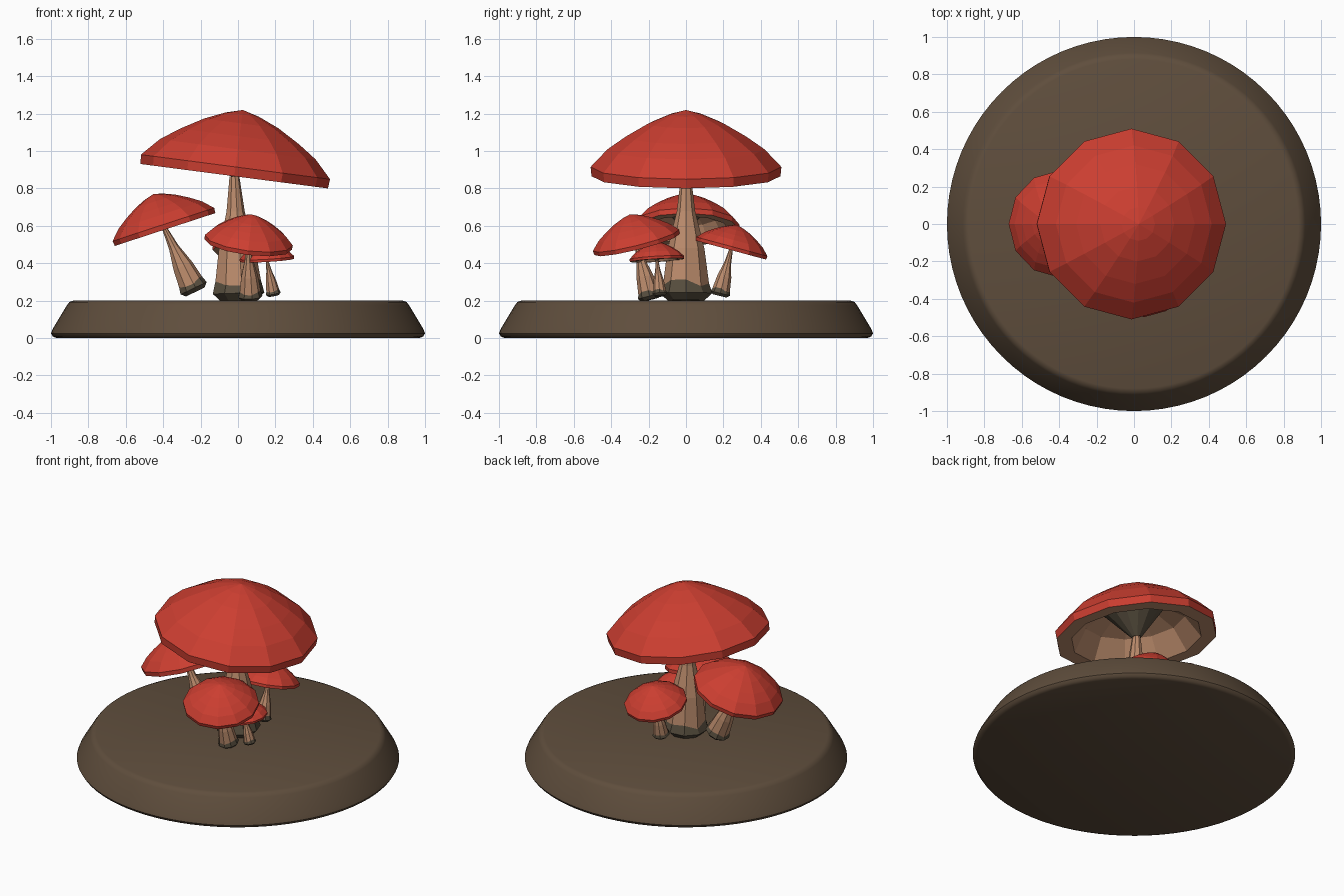
import bpy, bmesh, math
from mathutils import Vector, Matrix
from mathutils.bvhtree import BVHTree

if "Cube" in bpy.data.objects:
    bpy.data.objects.remove(bpy.data.objects["Cube"])


def mat(name, rgb):
    m = bpy.data.materials.new(name)
    m.diffuse_color = (*rgb, 1)
    m.use_nodes = True
    m.node_tree.nodes["Principled BSDF"].inputs["Base Color"].default_value = m.diffuse_color
    return m


RED = mat("cap red", (0.60, 0.048, 0.03))
WHITE = mat("spot white", (0.76, 0.75, 0.70))
BLUE = mat("spot blue", (0.17, 0.42, 0.70))
TAN = mat("stem tan", (0.50, 0.26, 0.15))
DARK = mat("stem foot dark", (0.095, 0.075, 0.048))
SOIL = mat("base brown", (0.115, 0.076, 0.046))


def lathe(profile, sides, wave=None):
    """Revolve (radius, height) points; radius 0 closes to a point.
    wave = (ring index, amount) makes that ring zigzag up and down."""
    bm = bmesh.new()
    rings = []
    for i, (r, z) in enumerate(profile):
        if r == 0:
            rings.append([bm.verts.new((0, 0, z))] * sides)
            continue
        ring = []
        for k in range(sides):
            a = math.tau * k / sides
            dz = wave[1] * math.cos(k * 2.4) if wave and wave[0] == i else 0
            ring.append(bm.verts.new((r * math.cos(a), r * math.sin(a), z + dz)))
        rings.append(ring)
    bands = []
    for i in range(len(rings) - 1):
        band = []
        for k in range(sides):
            j = (k + 1) % sides
            quad = [rings[i][k], rings[i][j], rings[i + 1][j], rings[i + 1][k]]
            band.append(bm.faces.new(list(dict.fromkeys(quad))))
        bands.append(band)
    return bm, bands


def finish(bm, name, mats, matrix=Matrix()):
    bm.transform(matrix)
    me = bpy.data.meshes.new(name)
    bm.to_mesh(me)
    bm.free()
    for m in mats:
        me.materials.append(m)
    ob = bpy.data.objects.new(name, me)
    bpy.context.collection.objects.link(ob)
    return ob


# Round base plinth, smooth
bm, _ = lathe([(0, 0), (0.97, 0), (0.99, 0.008), (1.0, 0.025), (0.99, 0.05),
               (0.915, 0.175), (0.902, 0.192), (0.88, 0.2), (0, 0.2)], 80)
bmesh.ops.recalc_face_normals(bm, faces=bm.faces)
base = finish(bm, "base", [SOIL])
bpy.context.view_layer.objects.active = base
base.select_set(True)
bpy.ops.object.shade_smooth_by_angle(angle=math.radians(40))

# Cap outside (bottom rim to apex) and underside (centre cone to rim)
CAP = [(0.505, 0), (0.51, 0.05), (0.42, 0.145), (0.32, 0.215), (0.2, 0.285), (0.09, 0.332), (0, 0.357)]
UNDER = [(0, -0.005), (0.03, 0.0), (0.2, 0.2), (0.32, 0.14), (0.41, 0.0)]
STEM = [(0, 0), (0.1, 0), (0.142, 0.04), (0.125, 0.09), (0.1, 0.28), (0.05, 0.48), (0.027, 0.67), (0, 0.67)]

# Spots seen from above: x, y, radius
WHITE_SPOTS = [(-.26, .25, .078), (-.40, .10, .09), (-.27, -.075, .05), (-.43, -.09, .035),
               (-.09, -.23, .038), (-.245, -.315, .027), (-.05, -.355, .027), (.085, -.42, .028),
               (.34, -.235, .03), (.28, -.085, .025), (.26, .045, .025), (.385, .055, .027),
               (.25, .245, .025), (.075, .33, .045), (.045, .42, .03), (-.1, .335, .027),
               (-.02, .23, .02), (-.16, .085, .028), (.11, -.095, .035), (-.36, -.32, .028)]
BLUE_SPOTS = [(-.26, -.23, .042), (-.38, -.22, .042), (-.22, -.385, .045), (-.065, -.445, .035),
              (.145, -.32, .04), (.285, -.31, .055), (.385, -.08, .045), (.175, .045, .03),
              (.325, .19, .022), (.18, .42, .03), (-.06, .45, .027), (-.245, .375, .03),
              (-.105, .23, .026), (.045, .14, .03), (-.115, -.085, .042), (-.065, .02, .038),
              (.03, -.15, .042), (.17, -.16, .035), (-.36, .255, .055), (-.35, 0, .042), (.42, .2, .03)]


def spot_mesh(spots, tree):
    """Thin round patches draped on the cap facets."""
    bm = bmesh.new()
    for x, y, r in spots:
        hit, n, _, _ = tree.ray_cast(Vector((x, y, 1)), Vector((0, 0, -1)))
        if hit is None:
            continue
        u = n.orthogonal().normalized()
        v = n.cross(u)

        def drape(p):
            h, hn, _, _ = tree.find_nearest(p)
            return bm.verts.new(h + (hn if hn.dot(n) > 0 else -hn) * 0.006)
        count = 12
        centre = drape(hit)
        rings = [[drape(hit + r * f * (u * math.cos(math.tau * k / count) + v * math.sin(math.tau * k / count)))
                  for k in range(count)] for f in (0.35, 0.7, 1)]
        for k in range(count):
            j = (k + 1) % count
            bm.faces.new((centre, rings[0][k], rings[0][j]))
            for a, b in zip(rings, rings[1:]):
                bm.faces.new((a[k], b[k], b[j], a[j]))
    return bm


def mushroom(name, foot, top, normal, size):
    foot, top, normal = Vector(foot), Vector(top), Vector(normal)
    up = Vector((0, 0, 1))
    # Stem with a dark foot
    axis = top - foot
    bm, bands = lathe(STEM, 9, (3, 0.02))
    for band in bands[:3]:
        for f in band:
            f.material_index = 1
    bmesh.ops.recalc_face_normals(bm, faces=bm.faces)
    m = (Matrix.Translation(foot) @ up.rotation_difference(axis).to_matrix().to_4x4()
         @ Matrix.Diagonal((size, size, axis.length / 0.67, 1)))
    finish(bm, name + "_stem", [TAN, DARK], m)
    # Cap: red outside, tan underside, dark centre cone
    m = (Matrix.Translation(top) @ up.rotation_difference(normal).to_matrix().to_4x4()
         @ Matrix.Scale(size, 4))
    bm, bands = lathe(UNDER + CAP, 12)
    for i, band in enumerate(bands):
        for f in band:
            f.material_index = 2 if i < 2 else 1 if i < len(UNDER) else 0
    bmesh.ops.recalc_face_normals(bm, faces=bm.faces)
    finish(bm, name + "_cap", [RED, TAN, DARK], m)
    # Painted spots
    shell, _ = lathe(CAP, 12)
    tree = BVHTree.FromBMesh(shell)
    shell.free()
    finish(spot_mesh(WHITE_SPOTS, tree), name + "_white_spots", [WHITE], m)
    finish(spot_mesh(BLUE_SPOTS, tree), name + "_blue_spots", [BLUE], m)


mushroom("large_mushroom", (0, 0, 0.2), (-0.02, 0, 0.865), (0.129, 0, 0.99), 1.0)
mushroom("left_mushroom", (-0.23, 0, 0.245), (-0.39, 0, 0.58), (-0.31, 0, 0.95), 0.56)
mushroom("front_mushroom", (0.065, -0.19, 0.205), (0.055, -0.262, 0.5), (0.12, -0.24, 0.96), 0.465)
mushroom("back_mushroom", (0.06, 0.18, 0.225), (0.06, 0.24, 0.47), (0, 0.26, 0.965), 0.386)
mushroom("tiny_mushroom", (0.19, -0.14, 0.225), (0.155, -0.155, 0.415), (-0.06, -0.06, 1), 0.287)
